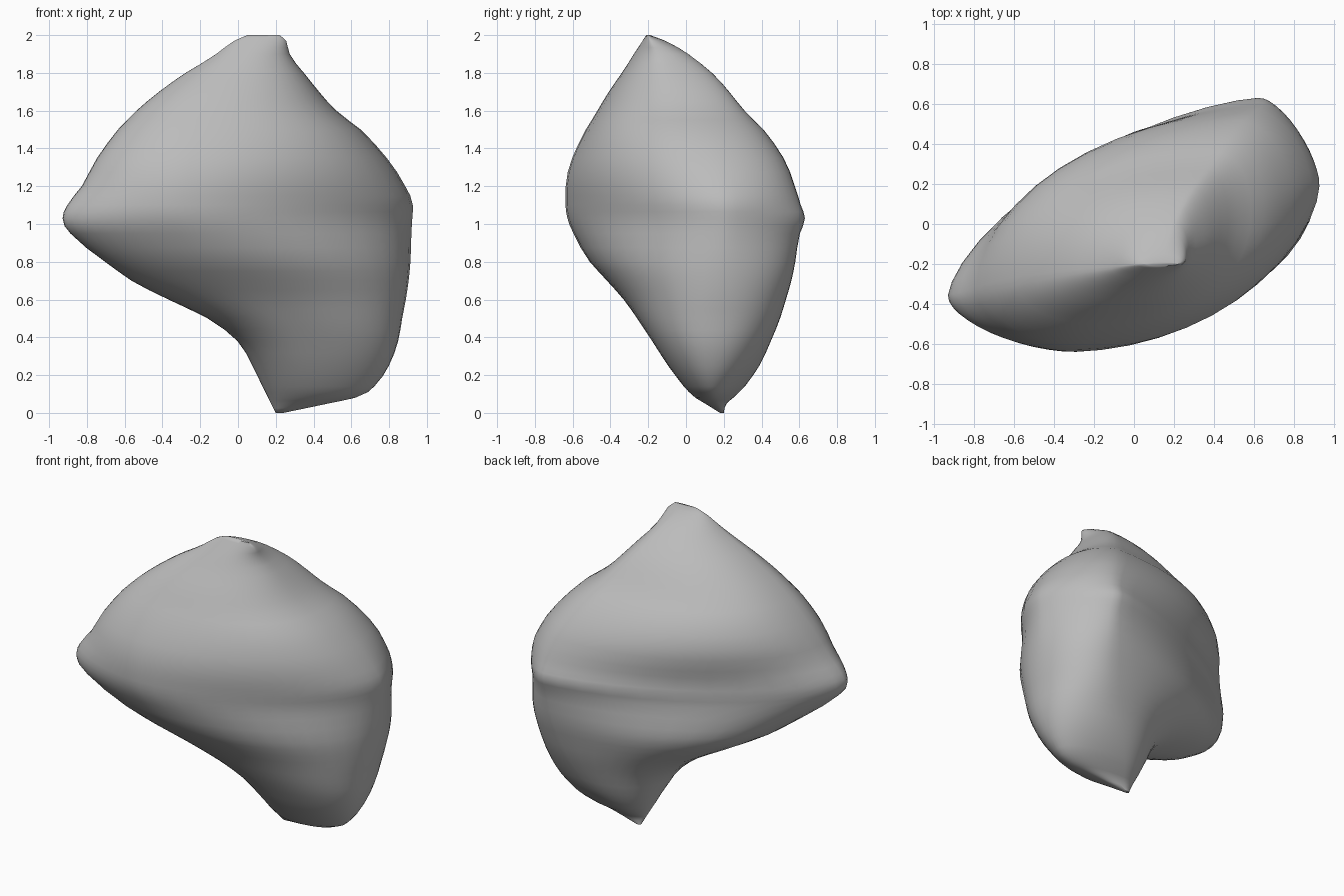
import bpy
import bmesh
import math

if "Cube" in bpy.data.objects:
    bpy.data.objects.remove(bpy.data.objects["Cube"], do_unlink=True)

# Body outline by height: z, left x, right x, front y, back y
OUTLINE = [
    (0.0, 0.20, 0.24, 0.18, 0.20),
    (0.05, 0.175, 0.48, 0.10, 0.215),
    (0.08, 0.16, 0.62, 0.05, 0.25),
    (0.14, 0.13, 0.72, -0.01, 0.31),
    (0.25, 0.075, 0.80, -0.095, 0.39),
    (0.38, 0.0, 0.85, -0.18, 0.45),
    (0.5, -0.16, 0.87, -0.26, 0.50),
    (0.6, -0.37, 0.89, -0.33, 0.53),
    (0.7, -0.57, 0.905, -0.42, 0.56),
    (0.8, -0.70, 0.915, -0.51, 0.58),
    (0.95, -0.90, 0.92, -0.60, 0.605),
    (1.03, -0.935, 0.925, -0.63, 0.635),
    (1.1, -0.91, 0.93, -0.64, 0.61),
    (1.2, -0.83, 0.89, -0.64, 0.58),
    (1.35, -0.75, 0.79, -0.605, 0.52),
    (1.5, -0.635, 0.65, -0.53, 0.41),
    (1.6, -0.54, 0.52, -0.47, 0.31),
    (1.7, -0.42, 0.43, -0.41, 0.23),
    (1.8, -0.28, 0.35, -0.34, 0.14),
    (1.9, -0.11, 0.27, -0.275, 0.01),
    (1.97, -0.02, 0.255, -0.23, -0.11),
    (2.0, 0.05, 0.22, -0.21, -0.19),
]
# Where each outline runs across the body: z, position on the other axis
LEFT_Y = [(0, 0.19), (0.38, 0.09), (0.6, -0.09), (0.8, -0.25), (1.0, -0.36), (1.5, -0.28), (2, -0.2)]
RIGHT_Y = [(0, 0.19), (0.1, 0.14), (0.4, 0.14), (1.0, 0.2), (1.5, 0.08), (2, -0.2)]
FRONT_X = [(0, 0.22), (0.1, 0.4), (0.4, 0.32), (0.8, -0.12), (1.1, -0.3), (1.5, -0.2), (2, 0.12)]
BACK_X = [(0, 0.22), (0.1, 0.3), (0.4, 0.5), (0.8, 0.61), (1.05, 0.63), (1.5, 0.42), (2, 0.14)]
# Roundness of the sections: flatter where the side tips stretch the skin
BACK_POWER = [(0, 1.8), (0.4, 2.2), (0.7, 2.0), (1.03, 1.5), (1.35, 2.0), (1.6, 2.2), (2, 1.9)]
FRONT_POWER = [(0, 1.8), (0.4, 2.2), (0.7, 2.05), (1.05, 1.72), (1.35, 2.0), (1.6, 2.2), (2, 1.9)]


def curve(keys, z):
    """Smooth interpolation through the keys without overshoot."""
    n = len(keys)
    gap = [b[0] - a[0] for a, b in zip(keys, keys[1:])]
    d = [(b[1] - a[1]) / g for a, b, g in zip(keys, keys[1:], gap)]

    def slope(i):
        if i in (0, n - 1):
            return d[min(i, n - 2)]
        a, b = d[i - 1], d[i]
        if a * b <= 0:
            return 0
        mean = (a * gap[i] + b * gap[i - 1]) / (gap[i] + gap[i - 1])
        return math.copysign(min(abs(mean), 3 * abs(a), 3 * abs(b)), a)

    i = max(k for k in range(n - 1) if keys[k][0] <= z)
    h = gap[i]
    t = (z - keys[i][0]) / h
    return ((1 + 2 * t) * (1 - t) ** 2 * keys[i][1] + t * (1 - t) ** 2 * h * slope(i)
            + t * t * (3 - 2 * t) * keys[i + 1][1] + t * t * (t - 1) * h * slope(i + 1))


def section(z, steps=12):
    """Closed ring made of four rounded quarters between the extreme points."""
    xl, xr, yf, yb = (curve([(row[0], row[c]) for row in OUTLINE], z) for c in range(1, 5))
    left_y, right_y = (min(max(curve(k, z), yf), yb) for k in (LEFT_Y, RIGHT_Y))
    front_x, back_x = (min(max(curve(k, z), xl), xr) for k in (FRONT_X, BACK_X))
    back_power, front_power = curve(BACK_POWER, z), curve(FRONT_POWER, z)
    right, left = (xr, right_y), (xl, left_y)
    back, front = (back_x, yb), (front_x, yf)
    quarters = [(right, back, back_power), (left, back, back_power),
                (left, front, front_power), (right, front, front_power)]
    ring = []
    for q, (side, end, power) in enumerate(quarters):
        for s in range(steps):
            t = (s if q % 2 == 0 else steps - s) / steps * math.pi / 2
            u = max(math.cos(t), 0) ** (2 / power)
            v = max(math.sin(t), 0) ** (2 / power)
            ring.append((end[0] + (side[0] - end[0]) * u, side[1] + (end[1] - side[1]) * v, z))
    return ring


# Skin the rings into one closed body
heights = []
for low, high in zip(OUTLINE, OUTLINE[1:]):
    heights += [low[0], (low[0] + high[0]) / 2]
heights.append(OUTLINE[-1][0])

bm = bmesh.new()
rings = [[bm.verts.new(p) for p in section(z)] for z in heights]
for low, high in zip(rings, rings[1:]):
    for i in range(len(low)):
        j = (i + 1) % len(low)
        bm.faces.new((low[i], low[j], high[j], high[i]))
bm.faces.new(rings[0][::-1])
bm.faces.new(rings[-1])
bmesh.ops.remove_doubles(bm, verts=bm.verts, dist=0.0005)

# Soften the inner surface while keeping the tips
inner = [v for v in bm.verts if 0.12 < v.co.z < 1.93]
for _ in range(2):
    bmesh.ops.smooth_vert(bm, verts=inner, factor=0.3, use_axis_x=True, use_axis_y=True)
bmesh.ops.recalc_face_normals(bm, faces=bm.faces)
mesh = bpy.data.meshes.new("cushion_body")
bm.to_mesh(mesh)
bm.free()

body = bpy.data.objects.new("cushion_body", mesh)
bpy.context.collection.objects.link(body)

# Plain grey surface
grey = bpy.data.materials.new("plain_grey")
grey.use_nodes = True
colour = (0.5, 0.5, 0.5, 1)
grey.diffuse_color = colour
grey.node_tree.nodes["Principled BSDF"].inputs["Base Color"].default_value = colour
mesh.materials.append(grey)

bpy.context.view_layer.objects.active = body
body.select_set(True)
bpy.ops.object.shade_smooth_by_angle(angle=math.radians(60))
